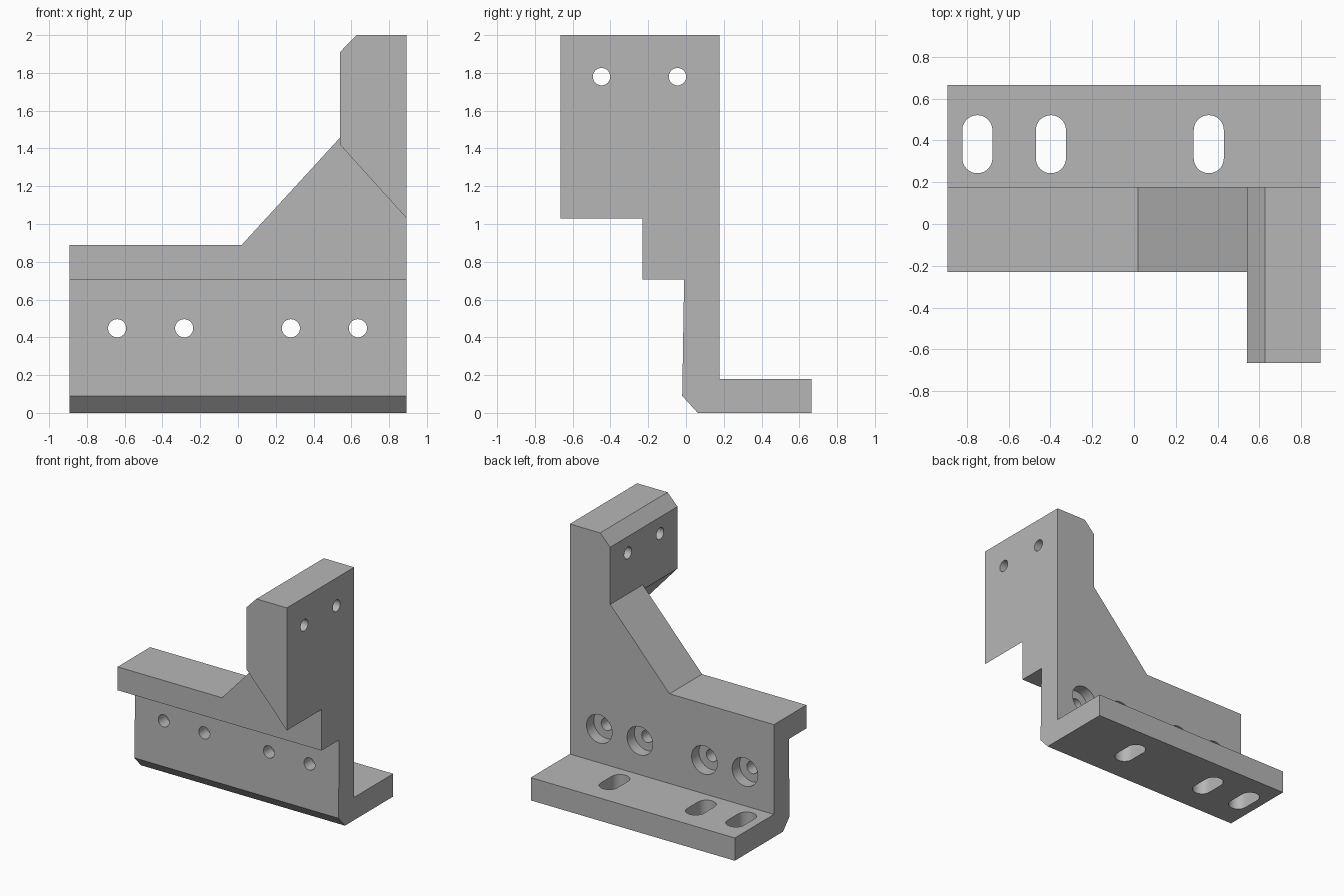
import bpy, bmesh, math
from mathutils import Vector

cube = bpy.data.objects.get("Cube")
if cube:
    bpy.data.objects.remove(cube, do_unlink=True)

GREY = (0.47, 0.47, 0.47, 1.0)
steel = bpy.data.materials.new("plain_grey")
steel.use_nodes = True
steel.diffuse_color = GREY
steel.node_tree.nodes["Principled BSDF"].inputs["Base Color"].default_value = GREY


def prism(name, outline, axis, start, end):
    """Extrude a 2D outline along x (outline y, z), y (x, z) or z (x, y)."""
    place = {"x": lambda a, b: (start, a, b),
             "y": lambda a, b: (a, start, b),
             "z": lambda a, b: (a, b, start)}[axis]
    step = Vector([(end - start) * (axis == k) for k in "xyz"])
    bm = bmesh.new()
    face = bm.faces.new([bm.verts.new(place(a, b)) for a, b in outline])
    ext = bmesh.ops.extrude_face_region(bm, geom=[face])
    moved = [v for v in ext["geom"] if isinstance(v, bmesh.types.BMVert)]
    bmesh.ops.translate(bm, verts=moved, vec=step)
    bmesh.ops.recalc_face_normals(bm, faces=bm.faces)
    mesh = bpy.data.meshes.new(name)
    bm.to_mesh(mesh)
    bm.free()
    mesh.materials.append(steel)
    obj = bpy.data.objects.new(name, mesh)
    bpy.context.collection.objects.link(obj)
    return obj


def slot(a, b, radius, half_length=0.0, n=24):
    """Round outline, stretched along its second direction into a slot."""
    pts = []
    for side in (0, 1):
        for i in range(n + 1 if half_length else n):
            t = math.pi * (side + i / n)
            pts.append((a + radius * math.cos(t),
                        b + radius * math.sin(t) + half_length * (1 - 2 * side)))
    return pts


def combine(body, tool, operation):
    tool.hide_render = True
    mod = body.modifiers.new("combine", "BOOLEAN")
    mod.operation, mod.solver, mod.object = operation, "EXACT", tool
    bpy.context.view_layer.objects.active = body
    bpy.ops.object.modifier_apply(modifier=mod.name)
    bpy.data.objects.remove(tool, do_unlink=True)


LEFT, RIGHT, BACK, LEDGE, ARM = 0.893, -0.893, 0.177, -0.23, -0.665

# Rail: foot, wall with chamfered toe, and overhanging ledge
bracket = prism("mounting_bracket", [
    (0.062, 0), (0.665, 0), (0.665, 0.18), (BACK, 0.18), (BACK, 0.89),
    (LEDGE, 0.89), (LEDGE, 0.705), (-0.01, 0.705), (-0.02, 0.09)],
    "x", RIGHT, LEFT)

# Sloping gusset behind the arm
combine(bracket, prism("gusset", [
    (0.02, 0.89), (0.02, 0.8), (LEFT, 0.8), (LEFT, 1.6), (0.54, 1.6), (0.54, 1.457)],
    "y", LEDGE, BACK), "UNION")

# Upright arm with chamfered top and slanted underside
combine(bracket, prism("arm", [
    (0.54, 1.42), (LEFT, 1.03), (LEFT, 2), (0.627, 2), (0.54, 1.91)],
    "y", ARM, BACK), "UNION")

# Counterbored bolt holes through the wall
for x in (-0.64, -0.285, 0.28, 0.635):
    combine(bracket, prism("bolt_hole", slot(x, 0.448, 0.048), "y", -0.2, 0.4), "DIFFERENCE")
    combine(bracket, prism("counterbore", slot(x, 0.448, 0.112), "y", 0.085, 0.4), "DIFFERENCE")

# Cross holes through the arm
for y in (-0.447, -0.045):
    combine(bracket, prism("arm_hole", slot(y, 1.78, 0.046), "x", 0.4, 1.0), "DIFFERENCE")

# Adjustment slots in the foot
for x in (-0.75, -0.398, 0.358):
    combine(bracket, prism("foot_slot", slot(x, 0.382, 0.072, 0.067), "z", -0.1, 0.3), "DIFFERENCE")

# Merge leftover flat seams, then keep edges crisp and bores round
bm = bmesh.new()
bm.from_mesh(bracket.data)
bmesh.ops.remove_doubles(bm, verts=bm.verts, dist=0.0001)
bmesh.ops.dissolve_limit(bm, angle_limit=0.002, verts=bm.verts, edges=bm.edges)
bm.to_mesh(bracket.data)
bm.free()
bpy.ops.object.select_all(action="DESELECT")
bracket.select_set(True)
bpy.context.view_layer.objects.active = bracket
bpy.ops.object.shade_smooth_by_angle(angle=math.radians(30))
